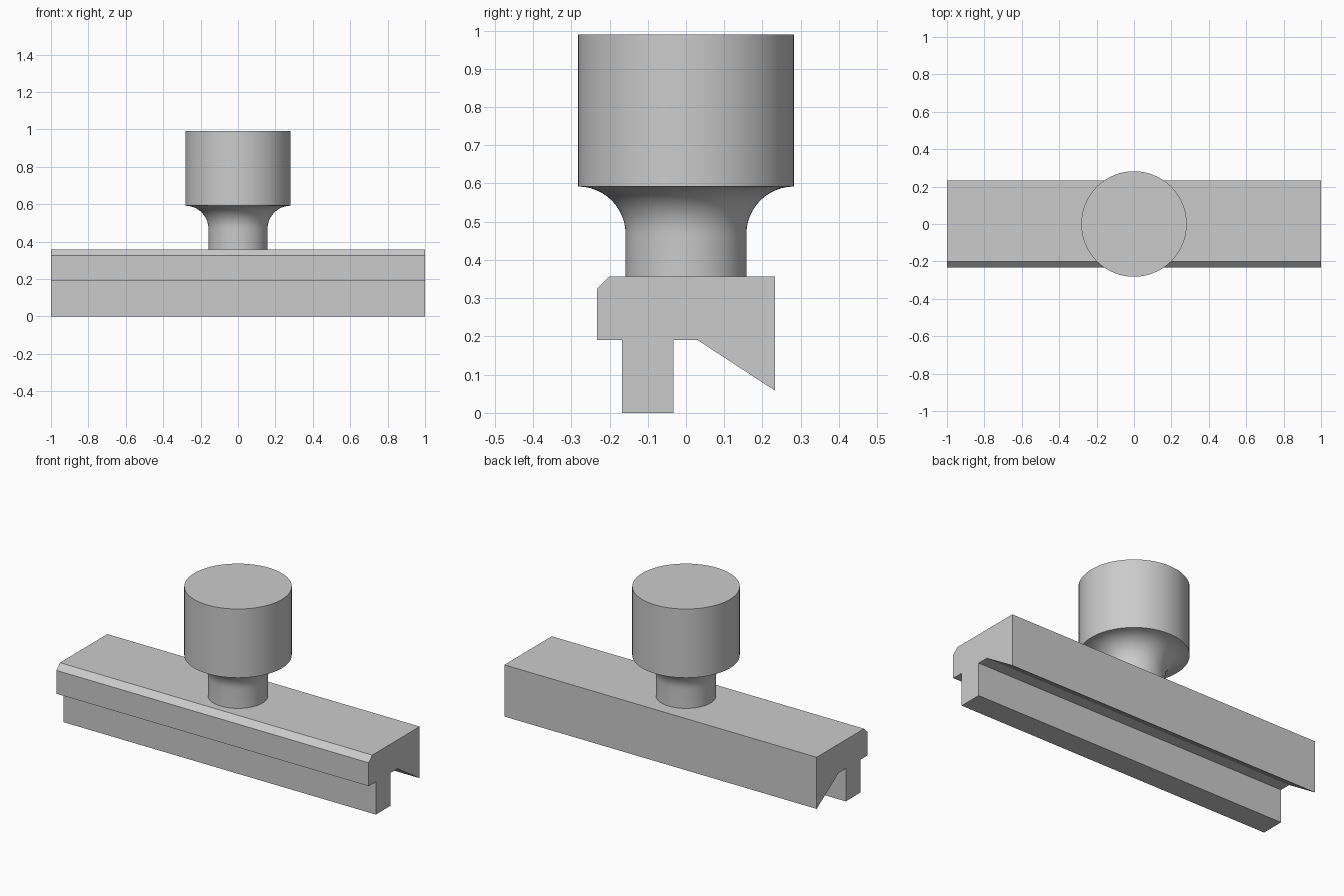
import bpy
import bmesh
import math

cube = bpy.data.objects.get("Cube")
if cube:
    bpy.data.objects.remove(cube, do_unlink=True)

# Single flat grey
grey = bpy.data.materials.new("plain grey")
grey.use_nodes = True
COLOUR = (0.6, 0.6, 0.6, 1)
grey.diffuse_color = COLOUR
grey.node_tree.nodes["Principled BSDF"].inputs["Base Color"].default_value = COLOUR


def make_object(name, bm):
    bmesh.ops.recalc_face_normals(bm, faces=bm.faces[:])
    mesh = bpy.data.meshes.new(name)
    bm.to_mesh(mesh)
    bm.free()
    mesh.materials.append(grey)
    obj = bpy.data.objects.new(name, mesh)
    bpy.context.collection.objects.link(obj)
    return obj


def extrude_along_x(name, profile, half_length):
    bm = bmesh.new()
    face = bm.faces.new([bm.verts.new((-half_length, y, z)) for y, z in profile])
    moved = bmesh.ops.extrude_face_region(bm, geom=[face])["geom"]
    verts = [v for v in moved if isinstance(v, bmesh.types.BMVert)]
    bmesh.ops.translate(bm, verts=verts, vec=(2 * half_length, 0, 0))
    return make_object(name, bm)


def lathe(name, profile, segments):
    bm = bmesh.new()
    verts = [bm.verts.new((r, 0, z)) for r, z in profile]
    edges = [bm.edges.new(pair) for pair in zip(verts, verts[1:])]
    bmesh.ops.spin(bm, geom=verts + edges, axis=(0, 0, 1), cent=(0, 0, 0),
                   angle=math.tau, steps=segments)
    bmesh.ops.remove_doubles(bm, verts=bm.verts[:], dist=0.0001)
    return make_object(name, bm)


# Rail with front chamfer, downward tongue and sloped rear lip
extrude_along_x("clamp_rail", [
    (-0.233, 0.19), (-0.233, 0.325), (-0.2, 0.357), (0.233, 0.357),
    (0.233, 0.058), (0.031, 0.19), (-0.033, 0.19), (-0.033, 0),
    (-0.167, 0), (-0.167, 0.19)], 1)

# Round knob on a neck that flares through a quarter-circle fillet
KNOB_R, NECK_R = 0.282, 0.158
KNOB_BASE, KNOB_TOP = 0.592, 0.99
fillet = KNOB_R - NECK_R
profile = [(0, 0.355), (NECK_R, 0.355)]
for i in range(13):
    a = math.pi / 2 * i / 12
    profile.append((KNOB_R - fillet * math.cos(a),
                    KNOB_BASE - fillet + fillet * math.sin(a)))
profile += [(KNOB_R, KNOB_TOP), (0, KNOB_TOP)]
knob = lathe("knob_and_neck", profile, 72)

# Smooth the round sides, keep the rims sharp
bpy.ops.object.select_all(action="DESELECT")
knob.select_set(True)
bpy.context.view_layer.objects.active = knob
bpy.ops.object.shade_smooth_by_angle(angle=math.radians(30))
